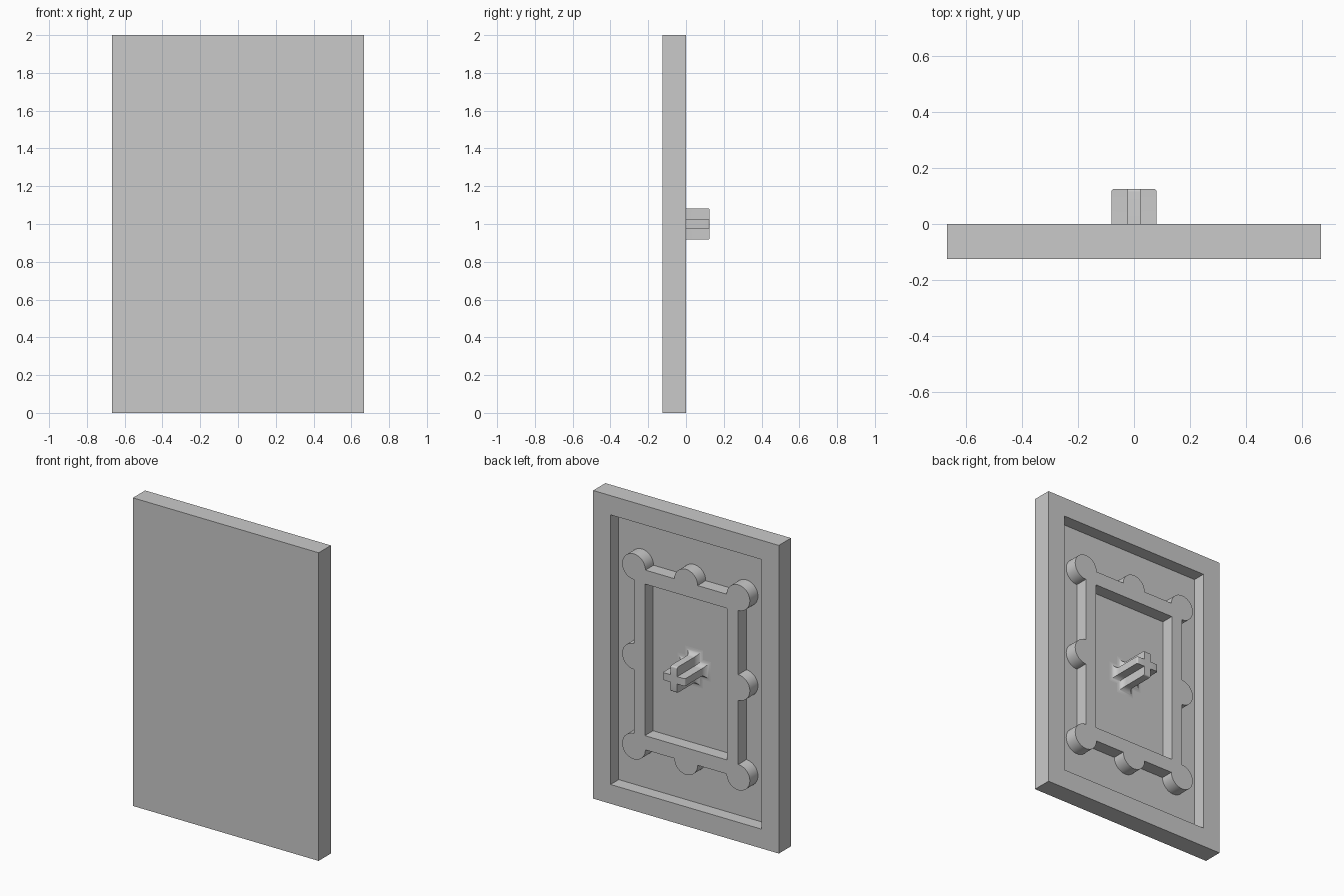
import bpy, bmesh
from math import sin, cos, pi, radians

old = bpy.data.objects.get("Cube")
if old:
    bpy.data.objects.remove(old, do_unlink=True)

GREY = (0.59, 0.59, 0.59, 1)
grey = bpy.data.materials.new("plain grey")
grey.use_nodes = True
grey.diffuse_color = GREY
grey.node_tree.nodes["Principled BSDF"].inputs["Base Color"].default_value = GREY

UNIT = 1 / 24          # module of the whole design
FLOOR = -2 * UNIT      # depth of the recess behind the back rim
MID = 1.0              # height of the centre


def finish(name, bm, smooth=False):
    bmesh.ops.recalc_face_normals(bm, faces=bm.faces[:])
    mesh = bpy.data.meshes.new(name)
    bm.to_mesh(mesh)
    bm.free()
    mesh.materials.append(grey)
    obj = bpy.data.objects.new(name, mesh)
    bpy.context.collection.objects.link(obj)
    if smooth:
        bpy.ops.object.select_all(action="DESELECT")
        obj.select_set(True)
        bpy.context.view_layer.objects.active = obj
        bpy.ops.object.shade_smooth_by_angle(angle=radians(35))
    return obj


def loop_verts(bm, points, y):
    return [bm.verts.new((x, y, MID + z)) for x, z in points]


# Panel: a slab whose back face is inset to a rim, then pushed in
bm = bmesh.new()
bmesh.ops.create_cube(bm, size=1)
for v in bm.verts:
    v.co = (v.co.x * 32 * UNIT, (v.co.y - 0.5) * 3 * UNIT, v.co.z * 2 + MID)
bm.normal_update()
back = max(bm.faces, key=lambda f: f.calc_center_median().y)
bmesh.ops.inset_region(bm, faces=[back], thickness=3 * UNIT, use_even_offset=True)
floor = bmesh.ops.extrude_discrete_faces(bm, faces=[back])["faces"][0]
bmesh.ops.translate(bm, verts=floor.verts, vec=(0, FLOOR, 0))
finish("panel", bm)


# Raised frame: rectangle with round lobes on its corners and side middles
def lobe(cx, cz, start, sweep, radius=2 * UNIT, steps=24):
    n = round(steps * sweep / pi)
    return [(cx + radius * cos(start + sweep * i / n),
             cz + radius * sin(start + sweep * i / n)) for i in range(n + 1)]


w, h = 9 * UNIT, 14 * UNIT
stops = [(w, h), (0, h), (-w, h), (-w, 0), (-w, -h), (0, -h), (w, -h), (w, 0)]
outline = []
for i, (cx, cz) in enumerate(stops):
    quarter = (i // 2) * pi / 2
    if i % 2 == 0:
        outline += lobe(cx, cz, quarter - pi / 2, 1.5 * pi)
    else:
        outline += lobe(cx, cz, quarter, pi)
iw, ih = 0.295, 0.492
hole = [(iw, ih), (-iw, ih), (-iw, -ih), (iw, -ih)]

bm = bmesh.new()
edges = []
for points in (outline, hole):
    vs = loop_verts(bm, points, 0)
    edges += [bm.edges.new((vs[i - 1], vs[i])) for i in range(len(vs))]
bmesh.ops.triangle_fill(bm, use_beauty=True, edges=edges, normal=(0, 1, 0))
ext = bmesh.ops.extrude_face_region(bm, geom=bm.faces[:], use_keep_orig=True)
bmesh.ops.translate(bm, vec=(0, FLOOR, 0),
                    verts=[g for g in ext["geom"] if isinstance(g, bmesh.types.BMVert)])
finish("lobed_frame", bm, smooth=True)


# Cross stem: cross sections flared at the foot and softened at the tip
def cross(across, upright, half):
    points = []
    for k, length in enumerate((across, upright, across, upright)):
        c, s = round(cos(k * pi / 2)), round(sin(k * pi / 2))
        points += [(c * x - s * z, s * x + c * z)
                   for x, z in ((length, -half), (length, half), (half, half))]
    return points


across, upright, half = 0.08, 2 * UNIT, 0.024
flare, soft, tip = 0.04, 0.01, 3 * UNIT
sections = []
for i in range(9):
    a = i / 8 * pi / 2
    grow = flare * (1 - sin(a))
    sections.append((FLOOR + flare * (1 - cos(a)), grow, half + grow))
for i in range(5):
    a = i / 4 * pi / 2
    sections.append((tip - soft + soft * sin(a), -soft * (1 - cos(a)), half))

bm = bmesh.new()
rings = [loop_verts(bm, cross(across + grow, upright + grow, t), y)
         for y, grow, t in sections]
for low, high in zip(rings, rings[1:]):
    for i in range(len(low)):
        bm.faces.new((low[i - 1], low[i], high[i], high[i - 1]))
bm.faces.new(rings[-1])
bm.faces.new(rings[0])
finish("cross_stem", bm, smooth=True)
